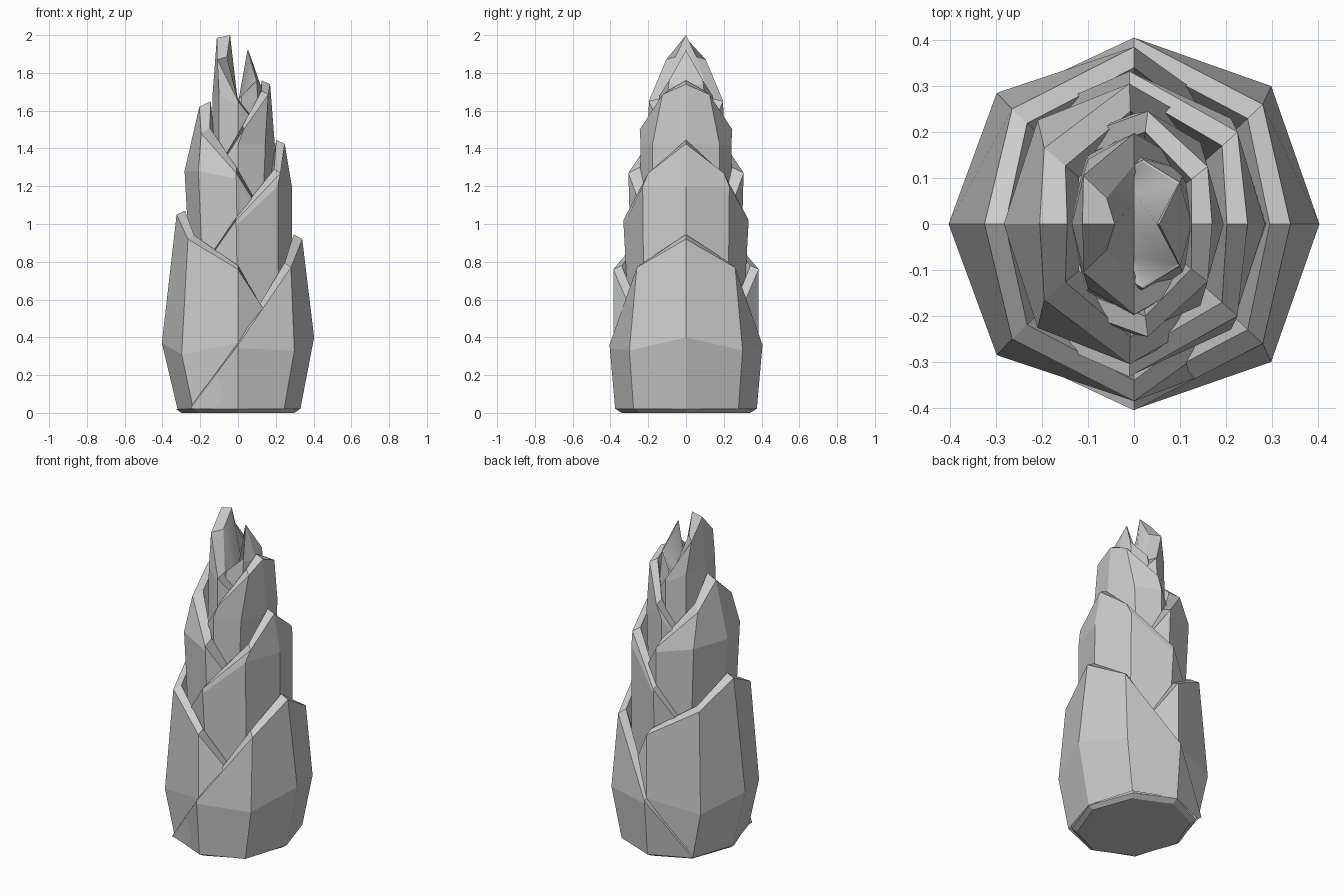
import bpy
import bmesh
from mathutils import Vector

cube = bpy.data.objects.get("Cube")
if cube:
    bpy.data.objects.remove(cube, do_unlink=True)

grey = bpy.data.materials.new("husk grey")
grey.use_nodes = True
shade = (0.6, 0.6, 0.6, 1)
grey.diffuse_color = shade
grey.node_tree.nodes["Principled BSDF"].inputs["Base Color"].default_value = shade

# Octagon directions from the spine of a husk round to its trailing edge
DIRECTIONS = [(1, 0), (0.74, 0.74), (0, 1), (-0.72, 0.72)]


def add_object(name, bm):
    bmesh.ops.recalc_face_normals(bm, faces=bm.faces)
    mesh = bpy.data.meshes.new(name)
    bm.to_mesh(mesh)
    bm.free()
    mesh.materials.append(grey)
    obj = bpy.data.objects.new(name, mesh)
    bpy.context.collection.objects.link(obj)
    return obj


def oval_point(direction, oval):
    """Point on an oval cross-section given as x radius, y radius, height."""
    return Vector((direction[0] * oval[0], direction[1] * oval[1], oval[2]))


def husk_column(direction, base, belly, rim, lip, rise, core, sag):
    """One vertical strip: base, belly, rim, thick lip, inner wall."""
    low, top = oval_point(direction, base), Vector(rim)
    middle = oval_point(direction, belly)
    if direction[0] and direction[1]:
        middle.z -= sag
    if top.z < middle.z + 0.06:
        # The belly crease runs out into the rim
        middle = low.lerp(top, 0.95)
    inward = Vector((top.x, top.y, 0)).normalized() * lip
    inner = top - inward + Vector((0, 0, rise))
    if core:
        floor = Vector((0, inner.y * 0.8, core))
    else:
        floor = Vector((inner.x * 0.8, inner.y * 0.8, max(inner.z - 0.25, 0.02)))
    return [low, middle, top, inner, floor]


def husk(name, side, base, belly, rims, lip=0.045, rise=0.02, core=None, sag=0):
    """Wrapped sheath, symmetric front to back; side is +1 left, -1 right."""
    half = [husk_column(d, base, belly, r, lip, rise, core, sag)
            for d, r in zip(DIRECTIONS, rims)]
    bm = bmesh.new()
    strips = []
    for k in range(-3, 4):
        flip = -1 if k < 0 else 1
        strips.append([bm.verts.new((p.x * side, p.y * flip, p.z))
                       for p in half[abs(k)]])
    for a, b in zip(strips, strips[1:]):
        for row in range(len(a) - 1):
            face = bm.faces.new((a[row], b[row], b[row + 1], a[row + 1]))
            # Curled hollow between the tips is soft
            face.smooth = bool(core) and row == 3
    bmesh.ops.remove_doubles(bm, verts=bm.verts, dist=0.0005)
    return add_object(name, bm)


# Foot: shallow bevelled octagon under the shoot
foot = bmesh.new()
bmesh.ops.create_cone(foot, cap_ends=True, segments=8, radius1=0.34,
                      radius2=0.372, depth=0.02)
for v in foot.verts:
    v.co.x *= 0.88
    v.co.z += 0.01
add_object("foot", foot)

# Husks alternate from side to side up the shoot
husk("lower_left_husk", 1, (0.33, 0.375, 0.02), (0.403, 0.405, 0.4),
     [(0.34, 0, 0.92), (0.28, 0.26, 0.77), (0, 0.405, 0.36),
      (-0.25, 0.288, 0.03)], rise=0.025, sag=0.07)
husk("lower_right_husk", -1, (0.32, 0.37, 0.02), (0.403, 0.385, 0.37),
     [(0.325, 0, 1.05), (0.265, 0.25, 0.92), (0, 0.385, 0.76),
      (-0.23, 0.22, 0.38)], sag=0.06)
husk("middle_left_husk", 1, (0.29, 0.3, 0.45), (0.285, 0.31, 1.2),
     [(0.247, 0, 1.425), (0.225, 0.2, 1.27), (-0.01, 0.332, 1.02),
      (-0.22, 0.24, 0.72)])
husk("middle_right_husk", -1, (0.25, 0.29, 0.7), (0.283, 0.305, 1.28),
     [(0.205, 0, 1.62), (0.195, 0.165, 1.48), (0.01, 0.305, 1.27),
      (-0.19, 0.19, 0.95)], lip=0.06, rise=0.03)
husk("upper_left_husk", 1, (0.175, 0.24, 1), (0.195, 0.24, 1.42),
     [(0.17, 0, 1.74), (0.16, 0.125, 1.685), (0.03, 0.245, 1.5),
      (-0.15, 0.18, 1.22)])
husk("right_tip", -1, (0.14, 0.2, 1.2), (0.135, 0.19, 1.68),
     [(0.112, 0, 1.985), (0.11, 0.105, 1.87), (0, 0.197, 1.65),
      (-0.12, 0.13, 1.5)], lip=0.07, rise=0.015, core=1.64)
husk("left_tip", 1, (0.15, 0.16, 1.45), (0.125, 0.14, 1.72),
     [(0.055, 0, 1.92), (0.1, 0.09, 1.76), (0.02, 0.14, 1.68),
      (-0.05, 0.1, 1.6)], lip=0.005, rise=0, core=1.64)
